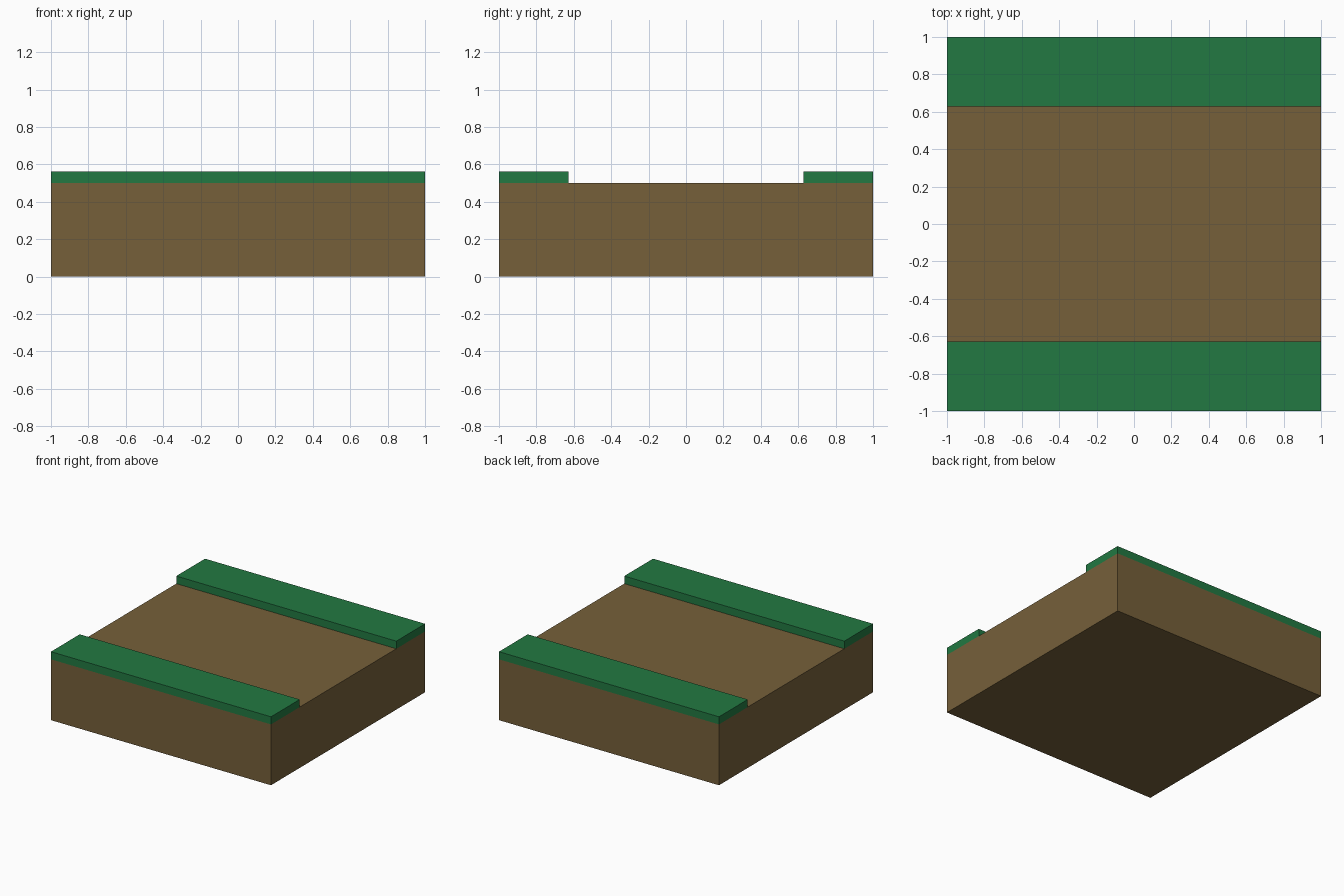
import bpy
import bmesh
from mathutils import Matrix, Vector

cube = bpy.data.objects.get("Cube")
if cube:
    bpy.data.objects.remove(cube, do_unlink=True)


def make_material(name, rgb):
    mat = bpy.data.materials.new(name)
    mat.use_nodes = True
    colour = (*rgb, 1.0)
    mat.diffuse_color = colour
    mat.node_tree.nodes["Principled BSDF"].inputs["Base Color"].default_value = colour
    return mat


def make_box(name, low, high, mat):
    """Axis-aligned box between two corners."""
    low, high = Vector(low), Vector(high)
    bm = bmesh.new()
    bmesh.ops.create_cube(bm, size=1.0, matrix=Matrix.LocRotScale(
        (low + high) / 2, None, high - low))
    mesh = bpy.data.meshes.new(name)
    bm.to_mesh(mesh)
    bm.free()
    mesh.materials.append(mat)
    obj = bpy.data.objects.new(name, mesh)
    bpy.context.collection.objects.link(obj)
    return obj


soil = make_material("soil brown", (0.181, 0.117, 0.042))
grass = make_material("grass green", (0.016, 0.19, 0.054))

SOIL_TOP = 0.5
GRASS_TOP = 0.5625
PATH_HALF = 0.627  # half width of the bare path

# Ground block, with the path as its bare top
make_box("soil_block", (-1, -1, 0), (1, 1, SOIL_TOP), soil)

# Raised grass verges along the front and back edges
make_box("front_grass_strip", (-1, -1, SOIL_TOP), (1, -PATH_HALF, GRASS_TOP), grass)
make_box("back_grass_strip", (-1, PATH_HALF, SOIL_TOP), (1, 1, GRASS_TOP), grass)
